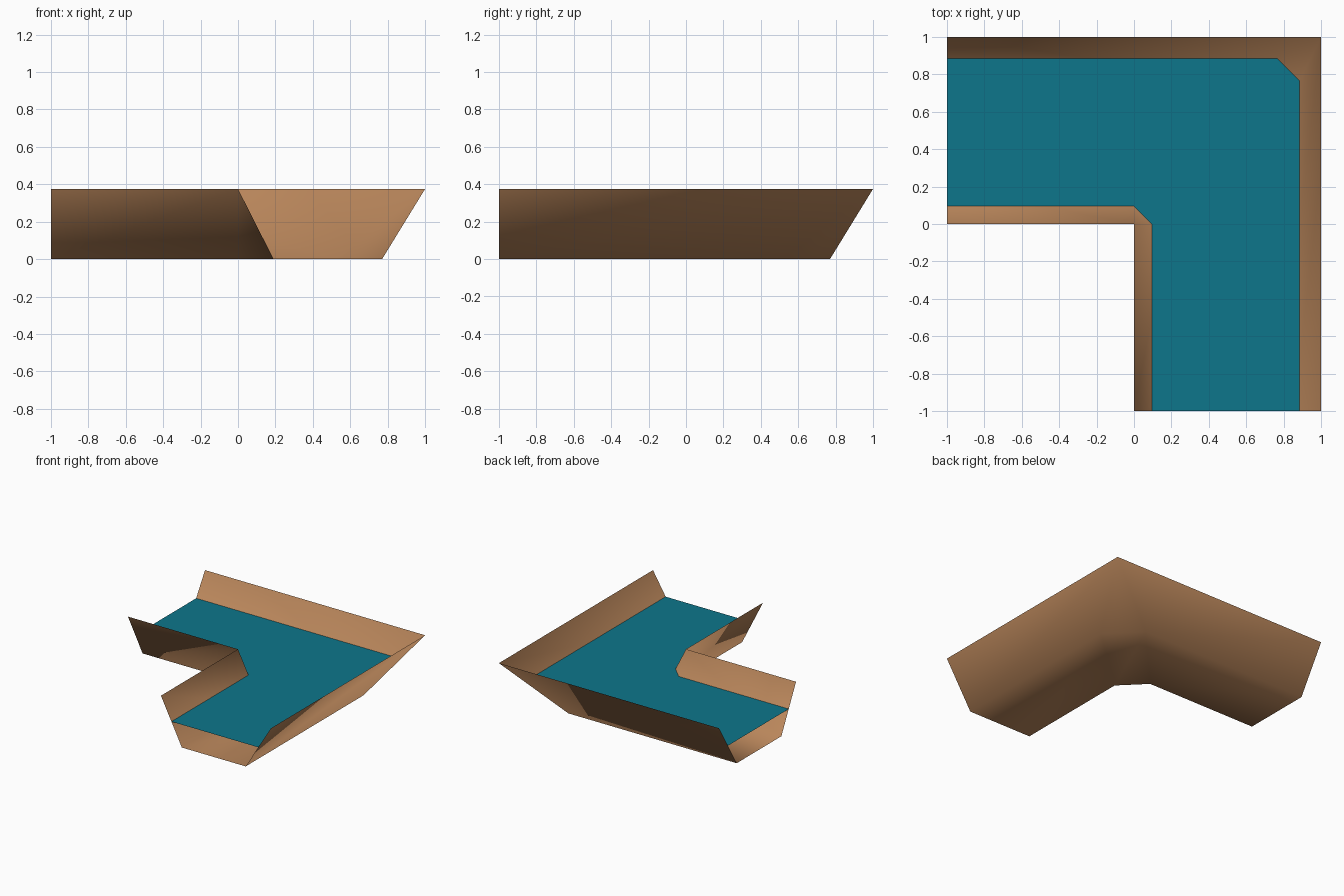
import bpy

if "Cube" in bpy.data.objects:
    bpy.data.objects.remove(bpy.data.objects["Cube"])

H = 0.375          # height of the banks


def material(name, rgb):
    m = bpy.data.materials.new(name)
    m.diffuse_color = (*rgb, 1)
    m.use_nodes = True
    m.node_tree.nodes["Principled BSDF"].inputs["Base Color"].default_value = m.diffuse_color
    return m


def mesh_object(name, verts, faces, mat, smooth):
    me = bpy.data.meshes.new(name)
    me.from_pydata(verts, [], faces)
    me.materials.append(mat)
    for p in me.polygons:
        p.use_smooth = smooth
    ob = bpy.data.objects.new(name, me)
    bpy.context.collection.objects.link(ob)
    return ob


earth = material("earth brown", (0.50, 0.245, 0.107))
water = material("water teal", (0.004, 0.18, 0.26))

# Four edge lines running around the bend, from the left end to the front end.
# The bank tops turn at one sharp point; the bed edges are cut across the corner.
outer_top = [(-1, 1), (1, 1), (1, -1)]
outer_bed = [(-1, .77), (.53, .77), (.77, .53), (.77, -1)]
inner_bed = [(-1, .19), (0, .19), (.19, 0), (.19, -1)]
inner_top = [(-1, 0), (0, 0), (0, -1)]

# Channel shell: two sloping banks and the bed, open at both ends
verts = [(x, y, H) for x, y in outer_top] + [(x, y, 0) for x, y in outer_bed]
verts += [(x, y, 0) for x, y in inner_bed] + [(x, y, H) for x, y in inner_top]
faces = [(0, 3, 4, 1), (1, 4, 5), (1, 5, 6, 2)]                   # outer bank
faces += [(3 + i, 7 + i, 8 + i, 4 + i) for i in range(3)]         # bed
faces += [(7, 11, 12, 8), (8, 12, 9), (9, 12, 13, 10)]            # inner bank
mesh_object("channel", verts, faces, earth, True)


# Water surface halfway up the banks
def halfway(top, bed):
    tops = [top[0], top[1], top[1], top[2]]
    return [((a[0] + b[0]) / 2, (a[1] + b[1]) / 2, H / 2) for a, b in zip(tops, bed)]


surface = halfway(outer_top, outer_bed) + halfway(inner_top, inner_bed)
mesh_object("water_surface", surface,
            [(i, 4 + i, 5 + i, 1 + i) for i in range(3)], water, False)
